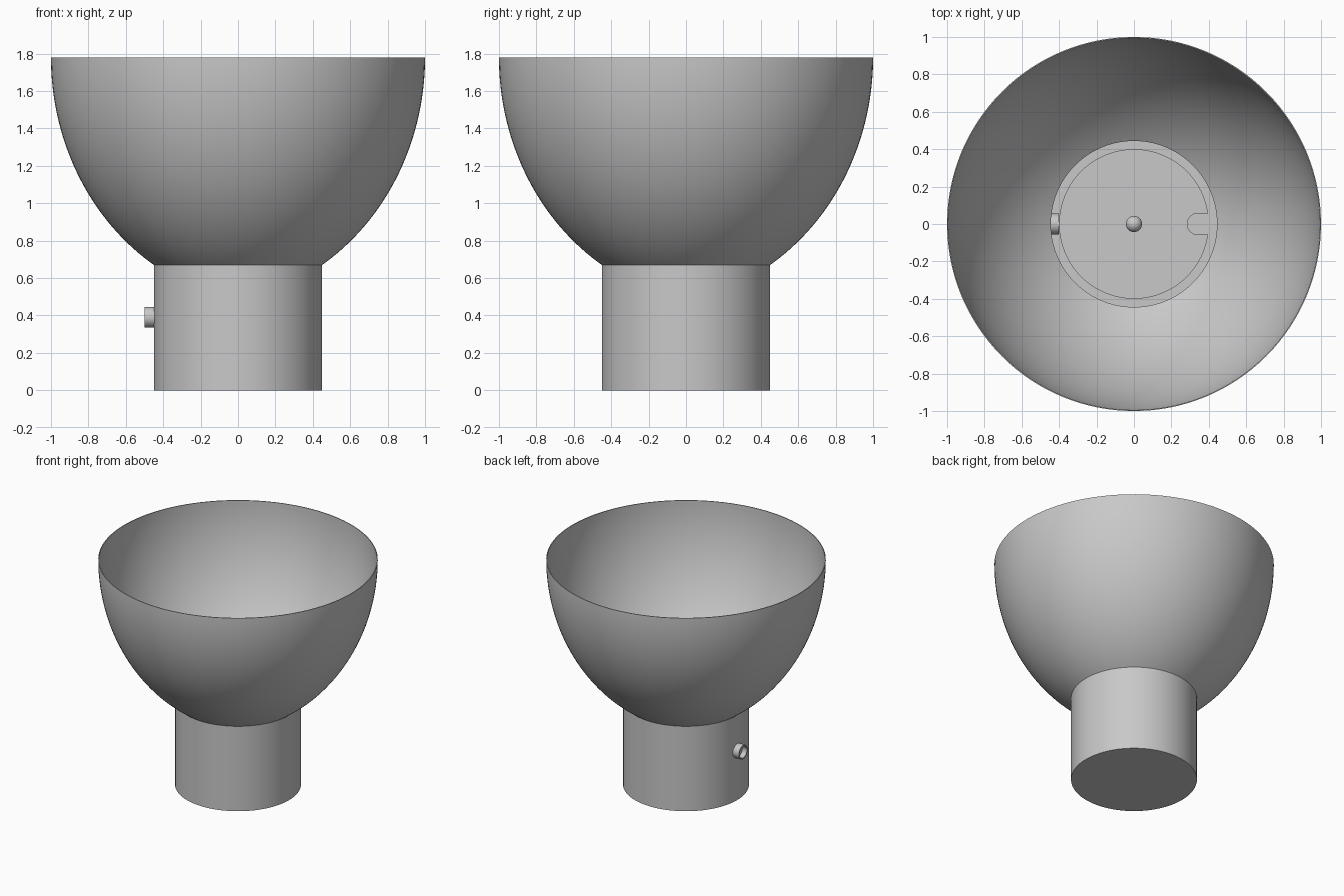
import bpy, bmesh, math
from mathutils import Matrix

cube = bpy.data.objects.get("Cube")
if cube:
    bpy.data.objects.remove(cube, do_unlink=True)

grey = bpy.data.materials.new("plain_grey")
grey.use_nodes = True
grey.diffuse_color = (0.58, 0.58, 0.58, 1)
grey.node_tree.nodes["Principled BSDF"].inputs["Base Color"].default_value = grey.diffuse_color


def finish(name, bm, smooth=30):
    bmesh.ops.recalc_face_normals(bm, faces=bm.faces)
    mesh = bpy.data.meshes.new(name)
    bm.to_mesh(mesh)
    bm.free()
    mesh.materials.append(grey)
    obj = bpy.data.objects.new(name, mesh)
    bpy.context.collection.objects.link(obj)
    bpy.ops.object.select_all(action='DESELECT')
    obj.select_set(True)
    bpy.context.view_layer.objects.active = obj
    bpy.ops.object.shade_smooth_by_angle(angle=math.radians(smooth))
    return obj


def lathe(name, profile, matrix=Matrix(), steps=128):
    """Spin an (r, z) profile around z, then place it."""
    bm = bmesh.new()
    verts = [bm.verts.new((r, 0, z)) for r, z in profile]
    edges = [bm.edges.new(pair) for pair in zip(verts, verts[1:])]
    bmesh.ops.spin(bm, geom=verts + edges, cent=(0, 0, 0), axis=(0, 0, 1),
                   angle=math.tau, steps=steps)
    bmesh.ops.remove_doubles(bm, verts=bm.verts, dist=1e-4)
    bm.transform(matrix)
    return finish(name, bm)


RIM_Z, NECK_Z, NECK_R = 1.78, 0.67, 0.45
WALL = 0.006

# Bowl: thin curved shell, upright at the rim
centre_r, span = -0.2, 1.2
end = math.acos((NECK_R - centre_r) / span)
drop = (RIM_Z - NECK_Z) / math.sin(end)
angles = [end * i / 40 for i in range(41)]
outer = [(centre_r + span * math.cos(a), RIM_Z - drop * math.sin(a)) for a in angles]
inner = [(r - WALL, z) for r, z in reversed(outer)]
lathe("bowl", outer + inner + outer[:1])

# Stem: hollow cup with a closed bottom
lathe("stem", [(0, 0), (NECK_R, 0), (NECK_R, NECK_Z), (NECK_R - WALL, NECK_Z),
               (NECK_R - WALL, 0.02), (0, 0.02)])

# Inner plate: disc with a round-ended notch on the left side
PLATE_R, PLATE_TOP, NOTCH = 0.40, 0.55, 0.057
start = math.asin(NOTCH / PLATE_R)
outline = []
for i in range(97):
    a = start + (math.tau - 2 * start) * i / 96
    outline.append((PLATE_R * math.cos(a), PLATE_R * math.sin(a)))
for i in range(17):
    a = -math.pi / 2 - math.pi * i / 16
    outline.append((0.342 + NOTCH * math.cos(a), NOTCH * math.sin(a)))
bm = bmesh.new()
face = bm.faces.new([bm.verts.new((x, y, PLATE_TOP - 0.03)) for x, y in outline])
grown = bmesh.ops.extrude_face_region(bm, geom=[face], use_keep_orig=True)
bmesh.ops.translate(bm, vec=(0, 0, 0.03),
                    verts=[v for v in grown["geom"] if isinstance(v, bmesh.types.BMVert)])
finish("inner_plate", bm)

# Support post under the plate and small ball on top of it
lathe("support_post", [(0, 0.02), (0.04, 0.02), (0.04, PLATE_TOP - 0.03),
                       (0, PLATE_TOP - 0.03)], steps=32)
bm = bmesh.new()
bmesh.ops.create_uvsphere(bm, u_segments=32, v_segments=16, radius=0.043,
                          matrix=Matrix.Translation((0, 0, PLATE_TOP + 0.03)))
finish("centre_ball", bm)

# Side port: short open tube through the right wall
sideways = Matrix.Translation((-0.5, 0, 0.39)) @ Matrix.Rotation(math.pi / 2, 4, 'Y')
lathe("side_port", [(0, 0.04), (0.045, 0.04), (0.045, 0), (0.055, 0),
                    (0.055, 0.1), (0, 0.1)], sideways, 48)
